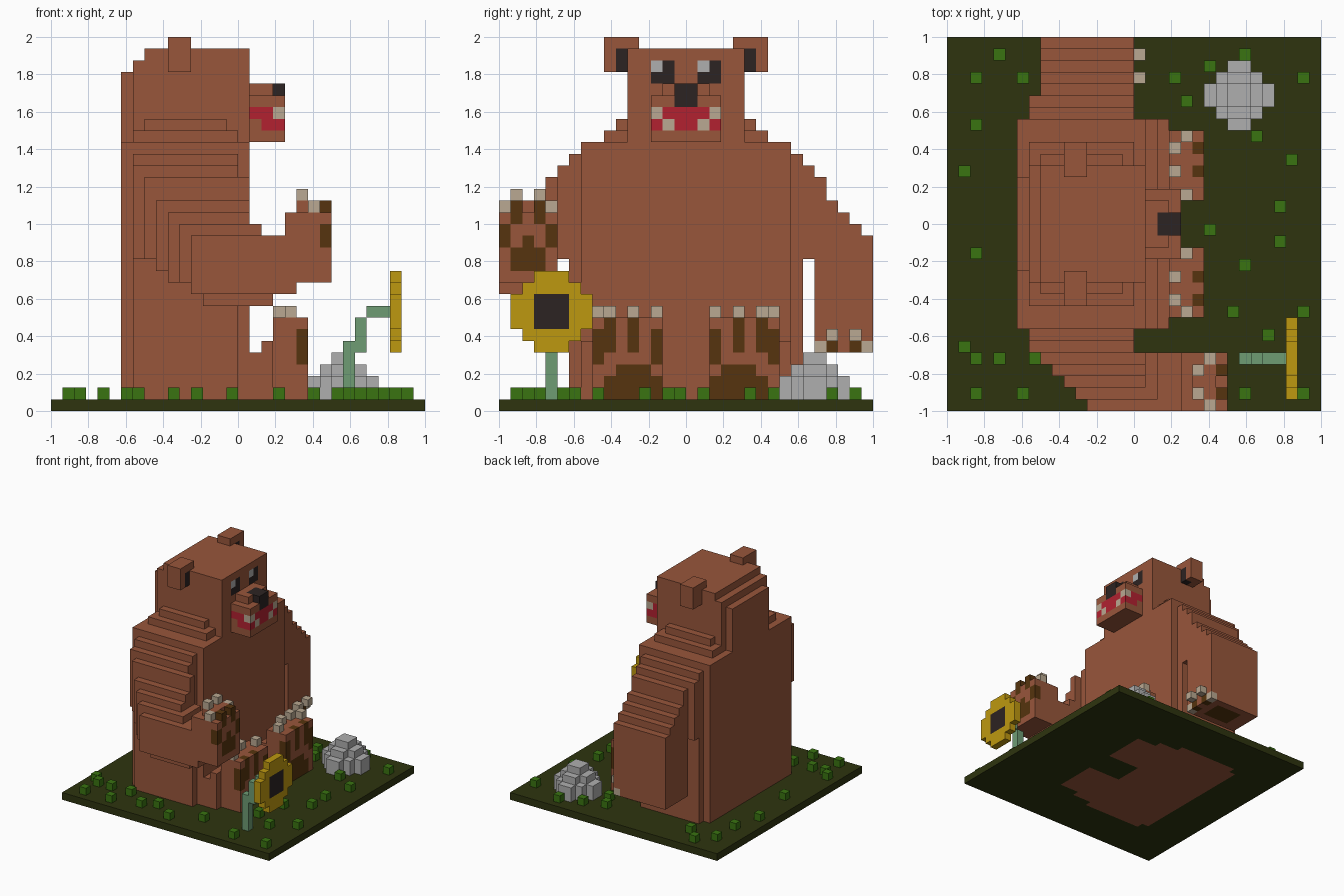
import bpy, bmesh

U = 0.0625  # edge of one block

cube = bpy.data.objects.get("Cube")
if cube:
    bpy.data.objects.remove(cube, do_unlink=True)

# Palette in sRGB, converted to linear for the materials
PALETTE = {
    "brown_fur": (152, 86, 59), "dark_brown_pad": (86, 52, 14),
    "ivory_claw": (186, 169, 146), "black": (44, 35, 34),
    "red_mouth": (178, 33, 48), "stone_grey": (175, 175, 175),
    "ground_green": (46, 52, 15), "grass_green": (58, 116, 17),
    "stem_green": (110, 156, 116), "petal_yellow": (190, 152, 16),
}


def linear(c):
    c /= 255
    return c / 12.92 if c <= 0.04045 else ((c + 0.055) / 1.055) ** 2.4


MATS = {}
for mat_name, rgb in PALETTE.items():
    m = bpy.data.materials.new(mat_name)
    col = tuple(linear(c) for c in rgb) + (1.0,)
    m.use_nodes = True
    m.diffuse_color = col
    bsdf = next(n for n in m.node_tree.nodes if n.type == 'BSDF_PRINCIPLED')
    bsdf.inputs["Base Color"].default_value = col
    MATS[mat_name] = m

grid = {}  # block position -> (part, colour)


def put(part, mat, xs, ys, zs):
    """Fill a box of blocks; later boxes repaint earlier ones."""
    for x in range(*xs):
        for y in range(*ys):
            for z in range(*zs):
                grid[x, y, z] = (part, mat)


def dot(part, mat, x, y, z, h=1):
    put(part, mat, (x, x + 1), (y, y + 1), (z, z + h))


def side(s, y0, y1):
    """Range across the body, mirrored for s = -1."""
    return (y0, y1) if s > 0 else (-y1, -y0)


FUR, PAD, CLAW = "brown_fur", "dark_brown_pad", "ivory_claw"

# Ground slab
put("ground", "ground_green", (-16, 16), (-16, 16), (0, 1))

# Grass tufts
TUFTS = [(-12, 14), (-14, 12), (-10, 12), (-14, 8), (-15, 4), (-14, -3), (-15, -11),
         (-14, -12), (-12, -12), (-9, -12), (-14, -15), (-10, -15), (9, 14), (6, 13),
         (14, 12), (3, 12), (4, 10), (10, 7), (13, 5), (12, 1), (6, -1), (12, -2),
         (9, -4), (8, -8), (14, -8), (11, -10), (14, -15), (9, -15),
         (-6, -14), (-4, -13), (-1, -15), (3, -13)]
for x, y in TUFTS:
    dot("grass_tufts", "grass_green", x, y, 1)

# Torso with stepped shoulders
put("body", FUR, (-10, 1), (-9, 9), (0, 23))
for s in (1, -1):
    put("body", FUR, (-9, 0), side(s, 9, 10), (0, 22))
    put("body", FUR, (-9, 0), side(s, 10, 11), (13, 21))

# Arms, one slice of blocks at a time from shoulder to outside
ARM_TOP = {11: 20, 12: 18, 13: 17, 14: 16, 15: 15}
ARM_BOTTOM = {-8: 13, -7: 12, -6: 11, -5: 11, -4: 10}
for a, top in ARM_TOP.items():
    put("left_arm", FUR, (-8, 0), (a, a + 1), (5, top))
    for x in range(a - 19, 1):
        put("right_arm", FUR, (x, x + 1), (-a - 1, -a), (ARM_BOTTOM.get(x, 10), top))

# Right forearm reaching forward, with a raised hand
put("right_arm", FUR, (-3, 3), (-15, -11), (9, 10))
put("right_arm", FUR, (-4, 5), (-16, -11), (10, 11))
put("right_arm", FUR, (-4, 8), (-16, -11), (11, 15))
put("right_arm", FUR, (0, 2), (-15, -11), (15, 16))
put("right_arm", FUR, (4, 8), (-16, -11), (15, 17))
put("right_arm", FUR, (5, 7), (-15, -12), (17, 18))
put("right_arm", PAD, (7, 8), (-15, -12), (12, 14))
dot("right_arm", PAD, 7, -14, 14)
for y in (-16, -12):  # outer fingers
    dot("right_arm", PAD, 7, y, 14, 2)
    dot("right_arm", CLAW, 6, y, 17)
for y in (-15, -13):  # inner fingers
    dot("right_arm", PAD, 7, y, 16, 2)
    dot("right_arm", CLAW, 5, y, 18)

# Left paw hanging down
put("left_arm", PAD, (-6, -2), (12, 15), (5, 6))
for y in (12, 14):
    dot("left_arm", PAD, -1, y, 5)
    dot("left_arm", CLAW, 0, y, 6)
for y in (11, 15):
    dot("left_arm", CLAW, -1, y, 5)

# Legs and feet, mirrored
for s, part in ((1, "left_leg"), (-1, "right_leg")):
    put(part, FUR, (1, 2), side(s, 2, 9), (0, 5))
    put(part, FUR, (2, 3), side(s, 2, 9), (0, 6))
    put(part, FUR, (3, 6), side(s, 2, 8), (0, 8))
    put(part, PAD, (5, 6), side(s, 2, 7), (1, 3))
    put(part, PAD, (5, 6), side(s, 3, 6), (3, 4))
    for y, claw_x, toe_z in ((2, 4, 4), (4, 3, 5), (6, 3, 5), (7, 4, 4)):
        put(part, PAD, (5, 6), side(s, y, y + 1), (toe_z, toe_z + 3))
        put(part, CLAW, (claw_x, claw_x + 1), side(s, y, y + 1), (8, 9))

# Neck and head, rounded towards the back
put("head", FUR, (-9, 0), (-7, 7), (23, 24))
put("head", FUR, (-8, -1), (-6, 6), (24, 25))
put("head", FUR, (-10, -9), (-4, 4), (23, 29))
put("head", FUR, (-9, 1), (-5, 5), (23, 30))
put("head", FUR, (-8, 1), (-5, 5), (30, 31))

# Muzzle, mouth and nose
put("muzzle", FUR, (1, 4), (-3, 3), (23, 27))
put("muzzle", FUR, (1, 3), (-2, 2), (27, 28))
put("muzzle", "red_mouth", (1, 4), (-3, 3), (25, 26))
put("muzzle", "red_mouth", (2, 4), (-3, 3), (24, 25))
put("nose", "black", (2, 4), (-1, 1), (27, 28))
put("nose", "black", (3, 4), (-1, 1), (26, 27))

# Ears, eyes and teeth, mirrored
for s, word in ((1, "left"), (-1, "right")):
    put(word + "_ear", FUR, (-6, -4), side(s, 4, 7), (29, 32))
    put(word + "_ear", "black", (-5, -4), side(s, 4, 6), (29, 31))
    put(word + "_eye", "black", (0, 1), side(s, 1, 3), (28, 30))
    put("muzzle", CLAW, (3, 4), side(s, 2, 3), (25, 26))
    put("muzzle", CLAW, (3, 4), side(s, 1, 2), (24, 25))
dot("left_eye", "stone_grey", 0, 1, 29)
dot("right_eye", "stone_grey", 0, -3, 29)

# Rock, a stepped mound
for z, reach in ((1, 3), (2, 3), (3, 2), (4, 1)):
    for x in range(6, 12):
        for y in range(8, 14):
            if abs(x - 8.5) + abs(y - 10.5) <= reach:
                dot("rock", "stone_grey", x, y, z)

# Flower: bent stem, round bloom, dark centre
put("flower_stem", "stem_green", (9, 10), (-12, -11), (1, 6))
put("flower_stem", "stem_green", (10, 11), (-12, -11), (5, 8))
put("flower_stem", "stem_green", (11, 13), (-12, -11), (8, 9))
for z, half in zip(range(5, 12), (1, 2, 3, 3, 3, 2, 1)):
    put("flower_bloom", "petal_yellow", (13, 14), (-12 - half, -11 + half), (z, z + 1))
put("flower_bloom", "black", (13, 14), (-13, -10), (7, 10))


def build(part):
    """Turn the exposed sides of a part's blocks into one clean mesh."""
    cells = {p: c for p, (n, c) in grid.items() if n == part}
    colours = sorted(set(cells.values()))
    bm = bmesh.new()
    verts = {}
    for p, c in cells.items():
        for axis in range(3):
            for sign in (0, 1):
                q = list(p)
                q[axis] += 1 if sign else -1
                if tuple(q) in grid:
                    continue
                loop = []
                for du, dv in ((0, 0), (1, 0), (1, 1), (0, 1)):
                    k = list(p)
                    k[axis] += sign
                    k[(axis + 1) % 3] += du
                    k[(axis + 2) % 3] += dv
                    k = tuple(k)
                    if k not in verts:
                        verts[k] = bm.verts.new([v * U for v in k])
                    loop.append(verts[k])
                face = bm.faces.new(loop if sign else loop[::-1])
                face.material_index = colours.index(c)
    # Merge flat areas of one colour
    bmesh.ops.dissolve_limit(bm, angle_limit=0.01, verts=bm.verts[:],
                             edges=bm.edges[:], delimit={'MATERIAL'})
    mesh = bpy.data.meshes.new(part)
    bm.to_mesh(mesh)
    bm.free()
    for c in colours:
        mesh.materials.append(MATS[c])
    bpy.context.scene.collection.objects.link(bpy.data.objects.new(part, mesh))


for part in sorted({n for n, _ in grid.values()}):
    build(part)
